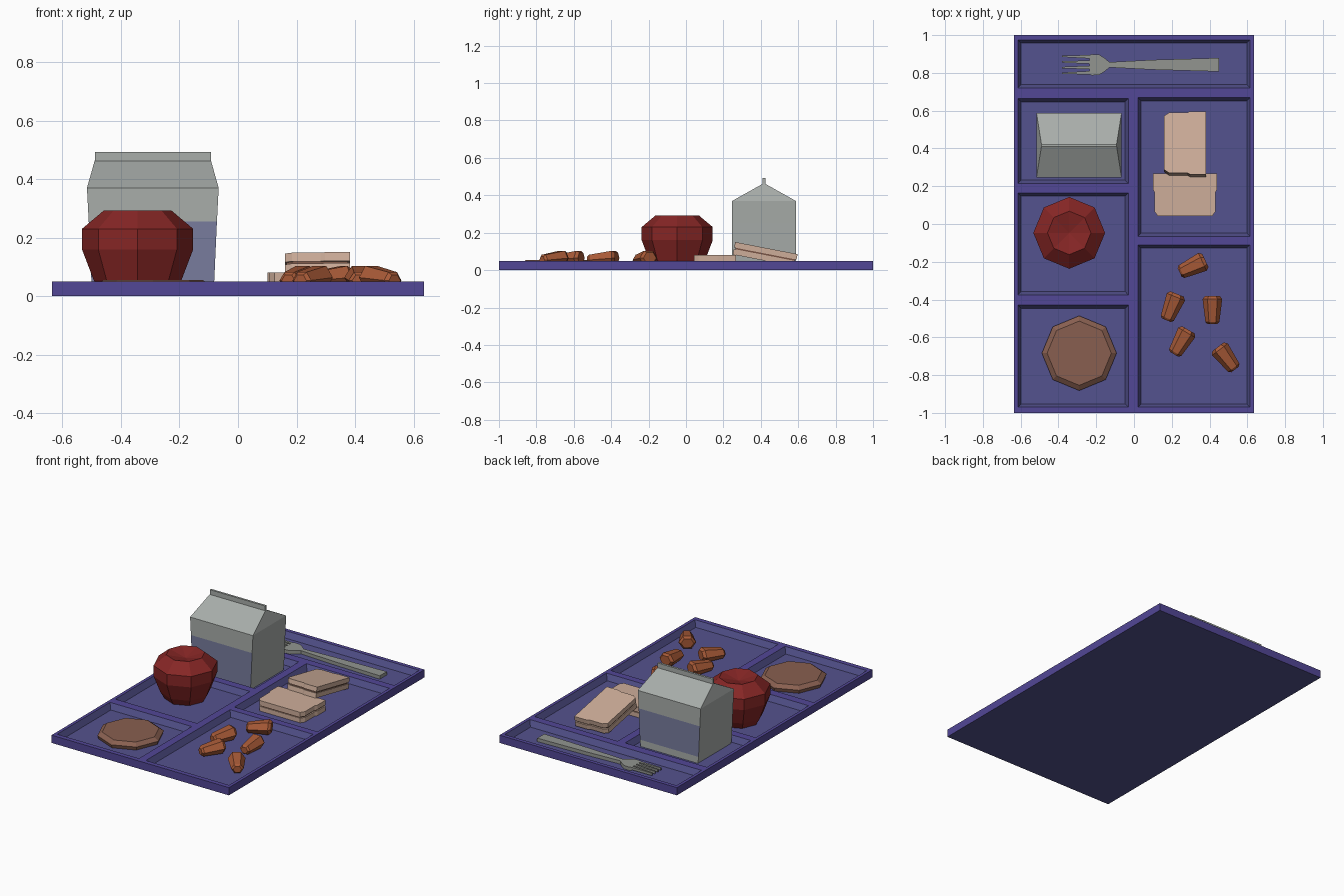
import bpy, bmesh, math
from mathutils import Matrix, Vector

if "Cube" in bpy.data.objects:
    bpy.data.objects.remove(bpy.data.objects["Cube"])


def mat(name, rgb):
    m = bpy.data.materials.new(name)
    m.diffuse_color = [(c / 255 / 12.92 if c < 10 else ((c / 255 + .055) / 1.055) ** 2.4) for c in rgb] + [1]
    m.use_nodes = True
    m.node_tree.nodes["Principled BSDF"].inputs["Base Color"].default_value = m.diffuse_color
    return m


RIM = mat("violet_rim", (82, 71, 150))
FLOOR = mat("indigo_floor", (84, 82, 142))
CARTON = mat("carton_grey", (168, 173, 170))
BAND = mat("carton_blue", (120, 124, 158))
APPLE = mat("dark_red", (134, 38, 37))
COOKIE = mat("cookie_brown", (136, 95, 80))
NUGGET = mat("fried_orange", (168, 90, 55))
BREAD = mat("bread", (206, 174, 154))
FILL = mat("filling_brown", (120, 85, 70))
METAL = mat("cutlery_grey", (146, 149, 144))
Z0 = 0.012  # compartment floor height


def finish(bm, name, mats, matrix=None, weld=True, rule=None):
    if weld:
        bmesh.ops.remove_doubles(bm, verts=bm.verts, dist=1e-5)
        bmesh.ops.recalc_face_normals(bm, faces=bm.faces)
    if rule:
        for f in bm.faces:
            f.material_index = rule(f)
    me = bpy.data.meshes.new(name)
    bm.to_mesh(me)
    bm.free()
    for m in mats:
        me.materials.append(m)
    ob = bpy.data.objects.new(name, me)
    bpy.context.collection.objects.link(ob)
    if matrix:
        ob.matrix_world = matrix
    return ob


def loft(bm, rings, caps=True):
    rv = [[bm.verts.new(p) for p in r] for r in rings]
    n = len(rv[0])
    for a, b in zip(rv, rv[1:]):
        for i in range(n):
            bm.faces.new((a[i], a[(i + 1) % n], b[(i + 1) % n], b[i]))
    if caps:
        bm.faces.new(rv[0][::-1])
        bm.faces.new(rv[-1])
    return rv


def rect(x0, x1, y0, y1, z):
    return [(x0, y0, z), (x1, y0, z), (x1, y1, z), (x0, y1, z)]


def disc(r, z, n, a0=0.0):
    return [(r * math.cos(a0 + i * math.tau / n), r * math.sin(a0 + i * math.tau / n), z) for i in range(n)]


def prism(bm, outline, z0, z1):
    loft(bm, [[(x, y, z0) for x, y in outline], [(x, y, z1) for x, y in outline]])


# tray: rim top is a grid of cells with the compartments left out
pockets = [(-.615, .615, .72, .975), (-.615, -.03, .215, .665), (-.615, -.03, -.375, .165),
           (-.615, -.03, -.97, -.43), (.02, .615, -.065, .67), (.02, .615, -.97, -.11)]
W, T = 0.635, 0.05
xs = sorted({-W, W} | {v for p in pockets for v in p[:2]})
ys = sorted({-1, 1} | {v for p in pockets for v in p[2:]})
bm = bmesh.new()
rv = loft(bm, [rect(-W, W, -1, 1, 0), rect(-W, W, -1, 1, T)], caps=False)
bm.faces.new(rv[0][::-1])
for x0, x1 in zip(xs, xs[1:]):
    for y0, y1 in zip(ys, ys[1:]):
        cx, cy = (x0 + x1) / 2, (y0 + y1) / 2
        if not any(p[0] < cx < p[1] and p[2] < cy < p[3] for p in pockets):
            bm.faces.new([bm.verts.new(v) for v in rect(x0, x1, y0, y1, T)])
for a, b, c, d in pockets:
    s = 0.018
    r = [[bm.verts.new(v) for v in rect(a, b, c, d, T)],
         [bm.verts.new(v) for v in rect(a + s, b - s, c + s, d - s, Z0)]]
    for i in range(4):
        j = (i + 1) % 4
        bm.faces.new((r[0][i], r[0][j], r[1][j], r[1][i]))
    bm.faces.new(r[1])


def tray_rule(f):
    z = f.calc_center_median().z
    return 1 if z < T - .001 and f.normal.z > .1 or f.normal.z < -.5 else 0


bm.normal_update()
finish(bm, "tray", [RIM, FLOOR], weld=False, rule=tray_rule)

# milk carton: tapered body with blue bands front and back, gable roof
bm = bmesh.new()
hy = .17
body = loft(bm, [rect(-h, h, -hy, hy, z) for h, z in
                 ((.205, Z0), (.21, .055), (.219, .255), (.225, .37))], caps=False)
bm.faces.new(body[0][::-1])
t = body[-1]
l, r = bm.verts.new((-.198, 0, .465)), bm.verts.new((.198, 0, .465))
for f in ((t[0], t[1], r, l), (t[2], t[3], l, r), (t[1], t[2], r), (t[3], t[0], l)):
    bm.faces.new(f)


def band(f):
    z = f.calc_center_median().z
    return 1 if abs(f.normal.y) > .9 and (.06 if f.normal.y > 0 else .02) < z < .25 else 0


at = Matrix.Translation((-.291, .417, 0))
finish(bm, "milk_carton", [CARTON, BAND], at, rule=band)
bm = bmesh.new()
loft(bm, [rect(-.198, .198, -.007, .007, z) for z in (.45, .492)])
finish(bm, "carton_top_fin", [CARTON], at)

# apple: eight-sided lathe with dimpled top
bm = bmesh.new()
loft(bm, [disc(rad, z, 8) for rad, z in
          ((.125, Z0), (.15, .055), (.19, .16), (.19, .23), (.115, .293), (.001, .265))])
finish(bm, "apple", [APPLE], Matrix.Translation((-.343, -.047, 0)))

# cookie
bm = bmesh.new()
loft(bm, [disc(.19, Z0, 8), disc(.198, .035, 8), disc(.17, .055, 8)])
finish(bm, "cookie", [COOKIE], Matrix.Translation((-.29, -.684, 0)))

# nuggets: tapered six-sided pieces lying on their side, wide end along the angle
for i, (x, y, ang) in enumerate(((.31, -.225, 25), (.20, -.44, 68), (.415, -.455, 90),
                                 (.25, -.625, 60), (.49, -.71, 127))):
    bm = bmesh.new()
    rings = []
    for u, rad in ((-.075, .025), (-.064, .037), (.058, .052), (.075, .038)):
        rings.append([(u, p[0] * 1.0, Z0 + .047 + u * .08 + p[1] * .88) for p in disc(rad, 0, 6)])
    loft(bm, rings)
    finish(bm, f"nugget_{i + 1}", [NUGGET],
           Matrix.Translation((x, y, 0)) @ Matrix.Rotation(math.radians(ang), 4, 'Z'))


# sandwich halves: two bread slices around a thin filling, cut edge at +y
def half(name, hx, ly, matrix):
    h = ly / 2
    out = [(-hx + .012, h), (-hx, h - .02), (-hx, h - .085), (-hx + .008, h - .1), (-hx + .008, -h + .025),
           (-hx + .025, -h)]
    out += [(-x, y) for x, y in reversed(out)]
    out[0], out[-1] = (-hx, h), (hx, h)
    for part, z0, z1, k, m in (("bottom_slice", 0, .03, 1, BREAD), ("filling", .03, .038, .95, FILL),
                               ("top_slice", .038, .068, 1, BREAD)):
        b = bmesh.new()
        prism(b, [(x * k, y * k) for x, y in out], z0, z1)
        finish(b, f"{name}_{part}", [m], matrix)


half("front_sandwich", .17, .225, Matrix.Translation((.27, .155, Z0)))
half("leaning_sandwich", .17, .222,
     Matrix.Translation((.271, .417, .051)) @ Matrix.Rotation(math.radians(-11), 4, 'X')
     @ Matrix.Rotation(math.radians(-90), 4, 'Z'))

# fork: flat handle and head, four tines
bm = bmesh.new()
upper = [(.45, .036), (.10, .026), (-.13, .014), (-.155, .035), (-.185, .054), (-.225, .056), (-.235, .05)]
prism(bm, upper + [(x, -y) for x, y in reversed(upper)], Z0, .034)
for i in range(4):
    y = -.042 + i * .028
    prism(bm, [(-.23, y - .009), (-.38, y * 1.08 - .004), (-.38, y * 1.08 + .004), (-.23, y + .009)], .018, .034)
finish(bm, "fork", [METAL], Matrix.Translation((0, .843, 0)))
